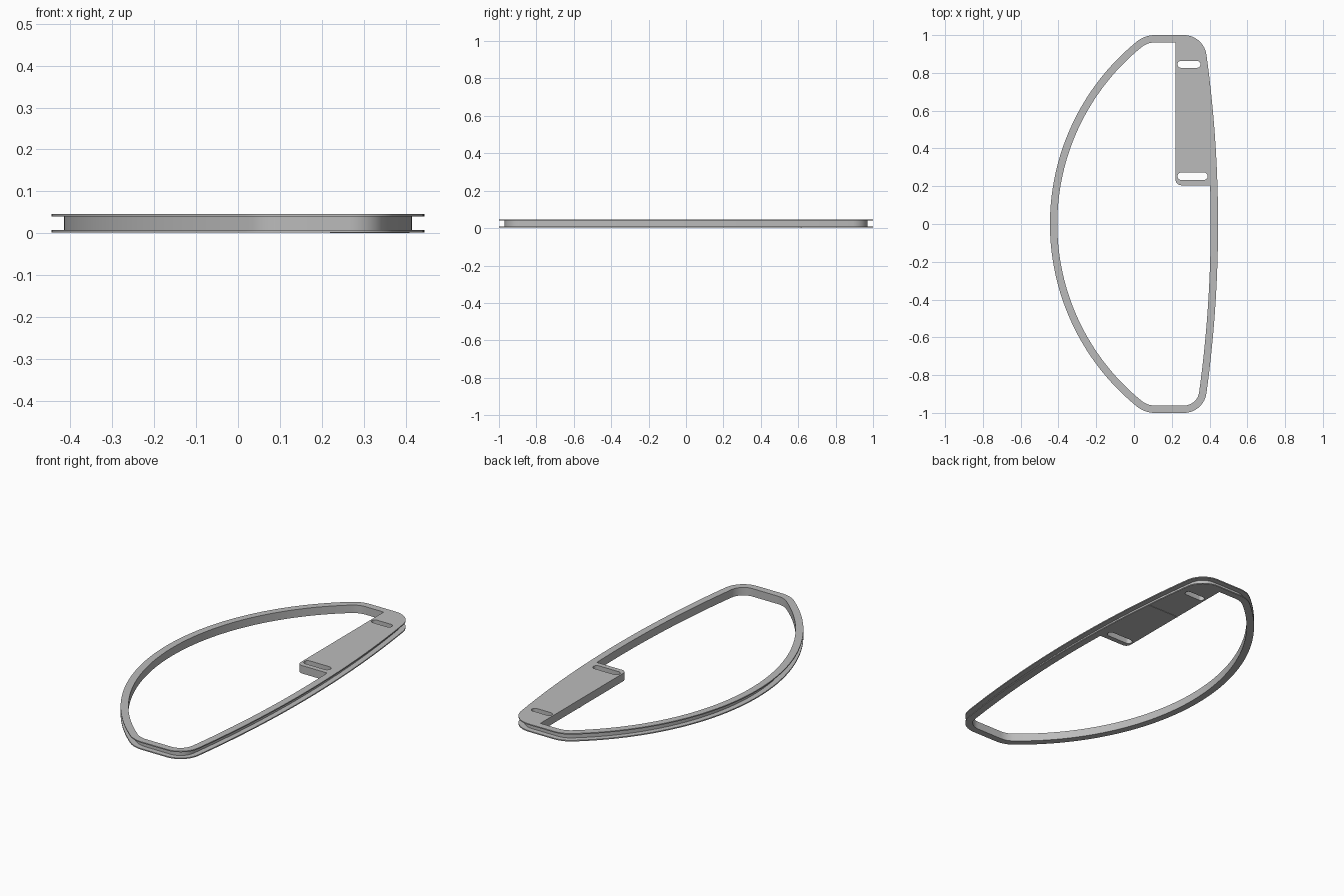
import bpy, bmesh
from math import sin, cos, pi, sqrt, atan2

cube = bpy.data.objects.get("Cube")
if cube:
    bpy.data.objects.remove(cube, do_unlink=True)

grey = bpy.data.materials.new("plain grey")
grey.use_nodes = True
grey.diffuse_color = (0.5, 0.5, 0.5, 1)
grey.node_tree.nodes["Principled BSDF"].inputs["Base Color"].default_value = (0.5, 0.5, 0.5, 1)

HALF_W, BASE, TOP = 0.445, 0.002, 0.046
FLANGE, GROOVE, RIM = 0.006, 0.03, 0.039
R_LEFT, R_RIGHT = 1.244, 6.55          # long side arcs
F_LEFT, F_RIGHT = 0.15, 0.12           # corner fillets


def arc(cx, cy, r, a0, a1, n):
    return [(cx + r * cos(a0 + (a1 - a0) * i / n),
             cy + r * sin(a0 + (a1 - a0) * i / n)) for i in range(n + 1)]


def outline(d):
    """Counterclockwise frame outline, moved inward by d."""
    xr, xl = HALF_W - R_RIGHT, R_LEFT - HALF_W
    yr, yl = 1 - F_RIGHT, 1 - F_LEFT
    fr = xr + sqrt((R_RIGHT - F_RIGHT) ** 2 - yr ** 2)
    fl = xl - sqrt((R_LEFT - F_LEFT) ** 2 - yl ** 2)
    ar, al = atan2(yr, fr - xr), atan2(yl, fl - xl)
    return (arc(xr, 0, R_RIGHT - d, -ar, ar, 48)
            + arc(fr, yr, F_RIGHT - d, ar, pi / 2, 14)[1:]
            + arc(fl, yl, F_LEFT - d, pi / 2, al, 10)
            + arc(xl, 0, R_LEFT - d, al, 2 * pi - al, 72)[1:]
            + arc(fl, -yl, F_LEFT - d, 2 * pi - al, 1.5 * pi, 10)[1:]
            + arc(fr, -yr, F_RIGHT - d, -pi / 2, -ar, 14)[:-1])


def window():
    """Inner opening, stepped around the mounting plate."""
    x0, y0, r = 0.22, 0.205, 0.03
    pts = outline(RIM)
    inside = [p[0] > x0 and p[1] > y0 for p in pts]
    first = inside.index(True)
    edge_x = HALF_W - R_RIGHT + sqrt((R_RIGHT - RIM) ** 2 - y0 ** 2)
    step = [(edge_x, y0)] + arc(x0 + r, y0 + r, r, 1.5 * pi, pi, 8) + [(x0, 1 - RIM)]
    keep = [p for p, hit in zip(pts, inside) if not hit]
    return keep[:first] + step + keep[first:]


def slot(x0, x1, y, r):
    return arc(x1 - r, y, r, -pi / 2, pi / 2, 12) + arc(x0 + r, y, r, pi / 2, 1.5 * pi, 12)


def plate(name, loops, z0, z1):
    """Closed solid from an outer loop and hole loops."""
    curve = bpy.data.curves.new(name, "CURVE")
    curve.dimensions, curve.fill_mode = "2D", "BOTH"
    curve.extrude = (z1 - z0) / 2
    for pts in loops:
        spline = curve.splines.new("POLY")
        spline.points.add(len(pts) - 1)
        for p, (x, y) in zip(spline.points, pts):
            p.co = (x, y, 0, 1)
        spline.use_cyclic_u = True
    obj = bpy.data.objects.new(name, curve)
    bpy.context.collection.objects.link(obj)
    select(obj)
    bpy.ops.object.convert(target="MESH")
    obj = bpy.context.object
    bm = bmesh.new()
    bm.from_mesh(obj.data)
    bmesh.ops.remove_doubles(bm, verts=bm.verts, dist=0.00001)
    bmesh.ops.translate(bm, verts=bm.verts, vec=(0, 0, (z0 + z1) / 2))
    bmesh.ops.recalc_face_normals(bm, faces=bm.faces)
    bm.to_mesh(obj.data)
    bm.free()
    obj.data.materials.clear()
    obj.data.materials.append(grey)
    return obj


def select(obj):
    bpy.ops.object.select_all(action="DESELECT")
    obj.select_set(True)
    bpy.context.view_layer.objects.active = obj


# Frame with its mounting plate and two slots
frame = plate("frame", [outline(0), window(),
                        slot(0.23, 0.352, 0.845, 0.018),
                        slot(0.23, 0.39, 0.253, 0.02)], BASE, TOP)

# Groove around the outer edge, leaving two thin flanges
cutter = plate("groove_cutter", [outline(-0.1), outline(GROOVE)], BASE + FLANGE, TOP - FLANGE)
cutter.hide_render = True
cut = frame.modifiers.new("groove", "BOOLEAN")
cut.operation, cut.solver, cut.object = "DIFFERENCE", "EXACT", cutter
select(frame)
bpy.ops.object.modifier_apply(modifier=cut.name)
bpy.data.objects.remove(cutter, do_unlink=True)
select(frame)
bpy.ops.object.shade_smooth_by_angle(angle=pi / 6)

# Small ridge across the underside of the plate
bpy.ops.mesh.primitive_cube_add(size=1, location=(0.315, 0.615, 0.002))
ridge = bpy.context.object
ridge.name = "underside_ridge"
ridge.scale = (0.19, 0.008, 0.004)
ridge.data.materials.append(grey)
